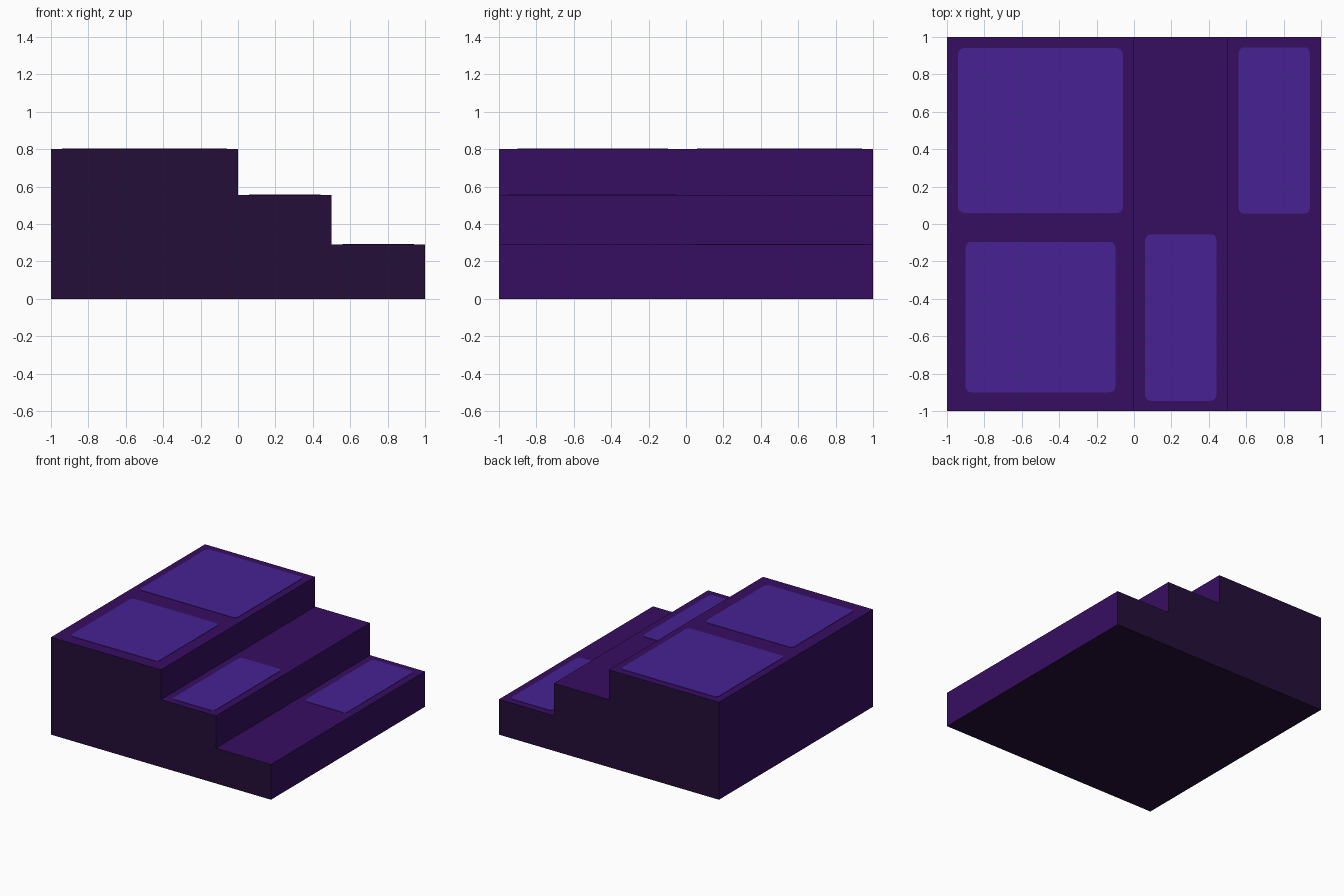
import bpy, bmesh, math

if "Cube" in bpy.data.objects:
    bpy.data.objects.remove(bpy.data.objects["Cube"])


def material(name, rgb):
    m = bpy.data.materials.new(name)
    m.diffuse_color = (*rgb, 1)
    m.use_nodes = True
    m.node_tree.nodes["Principled BSDF"].inputs["Base Color"].default_value = m.diffuse_color
    return m


PURPLE = material("deep purple", (0.038, 0.0042, 0.120))
DARK = material("dark plum", (0.018, 0.0045, 0.041))
VIOLET = material("violet", (0.063, 0.0155, 0.290))


def prism(name, points, offset, mats):
    """Extrude a closed outline by an offset vector."""
    bm = bmesh.new()
    face = bm.faces.new([bm.verts.new(p) for p in points])
    ext = bmesh.ops.extrude_face_region(bm, geom=[face])
    moved = [v for v in ext["geom"] if isinstance(v, bmesh.types.BMVert)]
    bmesh.ops.translate(bm, verts=moved, vec=offset)
    bmesh.ops.recalc_face_normals(bm, faces=bm.faces)
    me = bpy.data.meshes.new(name)
    bm.to_mesh(me)
    bm.free()
    for m in mats:
        me.materials.append(m)
    ob = bpy.data.objects.new(name, me)
    bpy.context.collection.objects.link(ob)
    return ob


# Stepped block: treads, risers and side purple; front, back and base dark
TOP, MID, LOW = 0.80, 0.555, 0.29
outline = [(-1, 0), (1, 0), (1, LOW), (0.5, LOW), (0.5, MID),
           (0, MID), (0, TOP), (-1, TOP)]
block = prism("stepped_block", [(x, -1, z) for x, z in outline], (0, 2, 0), [PURPLE, DARK])
for p in block.data.polygons:
    if abs(p.normal.y) > 0.9 or p.normal.z < -0.9:
        p.material_index = 1


# Thin rounded panels on the treads
def panel(name, x0, x1, y0, y1, z, r=0.03, seg=4):
    pts = []
    corners = [(x1 - r, y1 - r), (x0 + r, y1 - r), (x0 + r, y0 + r), (x1 - r, y0 + r)]
    for i, (cx, cy) in enumerate(corners):
        for k in range(seg + 1):
            a = math.pi / 2 * (i + k / seg)
            pts.append((cx + r * math.cos(a), cy + r * math.sin(a), z))
    prism(name, pts, (0, 0, 0.003), [VIOLET])


panel("top_panel_back", -0.94, -0.06, 0.06, 0.94, TOP)
panel("top_panel_front", -0.90, -0.10, -0.90, -0.095, TOP)
panel("middle_step_panel", 0.06, 0.44, -0.945, -0.055, MID)
panel("lower_step_panel", 0.56, 0.94, 0.055, 0.945, LOW)
